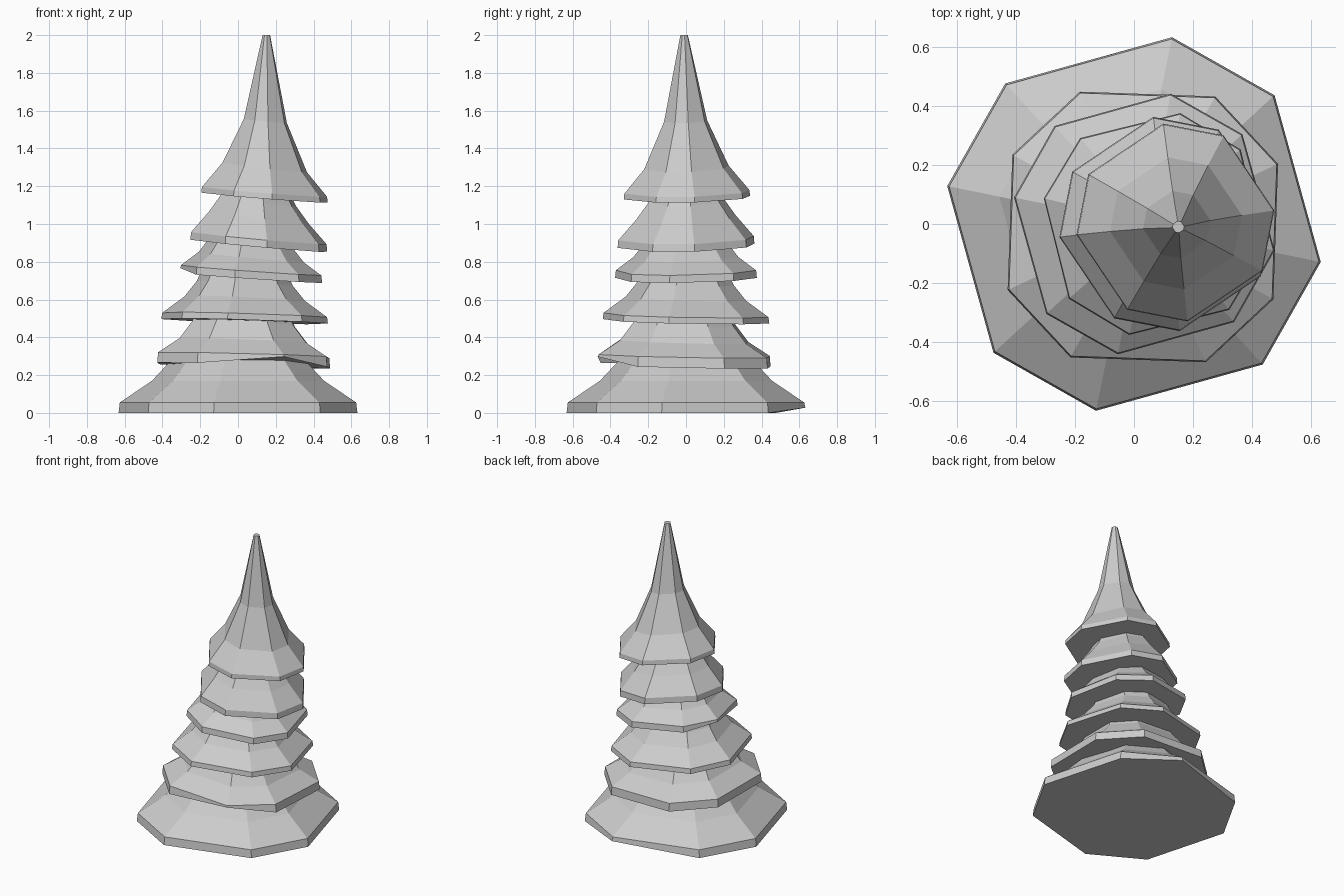
import bpy, bmesh
from math import radians, cos, sin

if "Cube" in bpy.data.objects:
    bpy.data.objects.remove(bpy.data.objects["Cube"])

# Eight-sided outline with alternating wide and narrow sides
STEPS = [k * 90 + d for k in range(4) for d in (0, 36)]


def tier(name, centre, z0, a0, rim, slope, rings, pinch=None, squash=0.0, lean=(0, 0)):
    """Skirt of foliage: a tilted rim band, then rings (radius, height, tilt amount)."""
    bm = bmesh.new()
    r = rings[0][0]
    levels = [(r, 0, 1), (r * 0.99, rim, 1)] + rings[1:]
    top = levels[-1][1]
    loops = []
    for li, (rad, h, tilt) in enumerate(levels):
        loop = []
        for k, step in enumerate(STEPS):
            a = radians(a0 + step)
            x, y = rad * cos(a), rad * sin(a)
            # the tilt of every ring follows the rim of the tier
            z = z0 + h + tilt * (slope[0] * r * cos(a) + slope[1] * r * sin(a))
            if li == 0 and k == pinch:
                z += rim * squash
            loop.append(bm.verts.new((centre[0] + x + lean[0] * h / top,
                                      centre[1] + y + lean[1] * h / top, z)))
        loops.append(loop)
    for lo, hi in zip(loops, loops[1:]):
        for k in range(8):
            j = (k + 1) % 8
            bm.faces.new((lo[k], lo[j], hi[j], hi[k]))
    bm.faces.new(loops[0][::-1])
    bm.faces.new(loops[-1])
    me = bpy.data.meshes.new(name)
    bm.to_mesh(me)
    bm.free()
    ob = bpy.data.objects.new(name, me)
    bpy.context.collection.objects.link(ob)
    return ob


# Wide bottom skirt, sitting flat on the ground
tier("bottom_tier", (0, 0), 0.0, 42.5, 0.055, (0, 0),
     [(0.645, 0, 1), (0.465, 0.17, 0), (0.36, 0.28, 0), (0.30, 0.37, 0)],
     pinch=1, squash=0.5)

# Four middle skirts, each tilted and turned a little differently
tier("second_tier", (0.03, -0.01), 0.25, 25, 0.055, (-0.025, -0.02),
     [(0.505, 0, 1), (0.375, 0.13, 1), (0.30, 0.22, 1), (0.26, 0.30, 1)],
     pinch=6, squash=0.8)
tier("third_tier", (0.035, 0), 0.485, 42.5, 0.033, (-0.03, -0.02),
     [(0.45, 0, 1), (0.325, 0.12, 1), (0.26, 0.20, 1), (0.22, 0.28, 1)])
tier("fourth_tier", (0.07, 0), 0.715, 41, 0.04, (-0.07, 0.015),
     [(0.385, 0, 1), (0.285, 0.11, 1), (0.23, 0.18, 1), (0.20, 0.24, 1)],
     pinch=3, squash=0.6)
tier("fifth_tier", (0.11, 0), 0.885, 61, 0.04, (-0.09, 0.02),
     [(0.365, 0, 1), (0.265, 0.15, 1), (0.20, 0.24, 1), (0.17, 0.30, 1)])

# Tall pointed top
tier("top_tier", (0.14, 0.005), 1.14, 61, 0.03, (-0.08, 0.02),
     [(0.337, 0, 1), (0.225, 0.16, 1), (0.115, 0.405, 0.4), (0.02, 0.86, 0)],
     lean=(0.01, -0.015))
